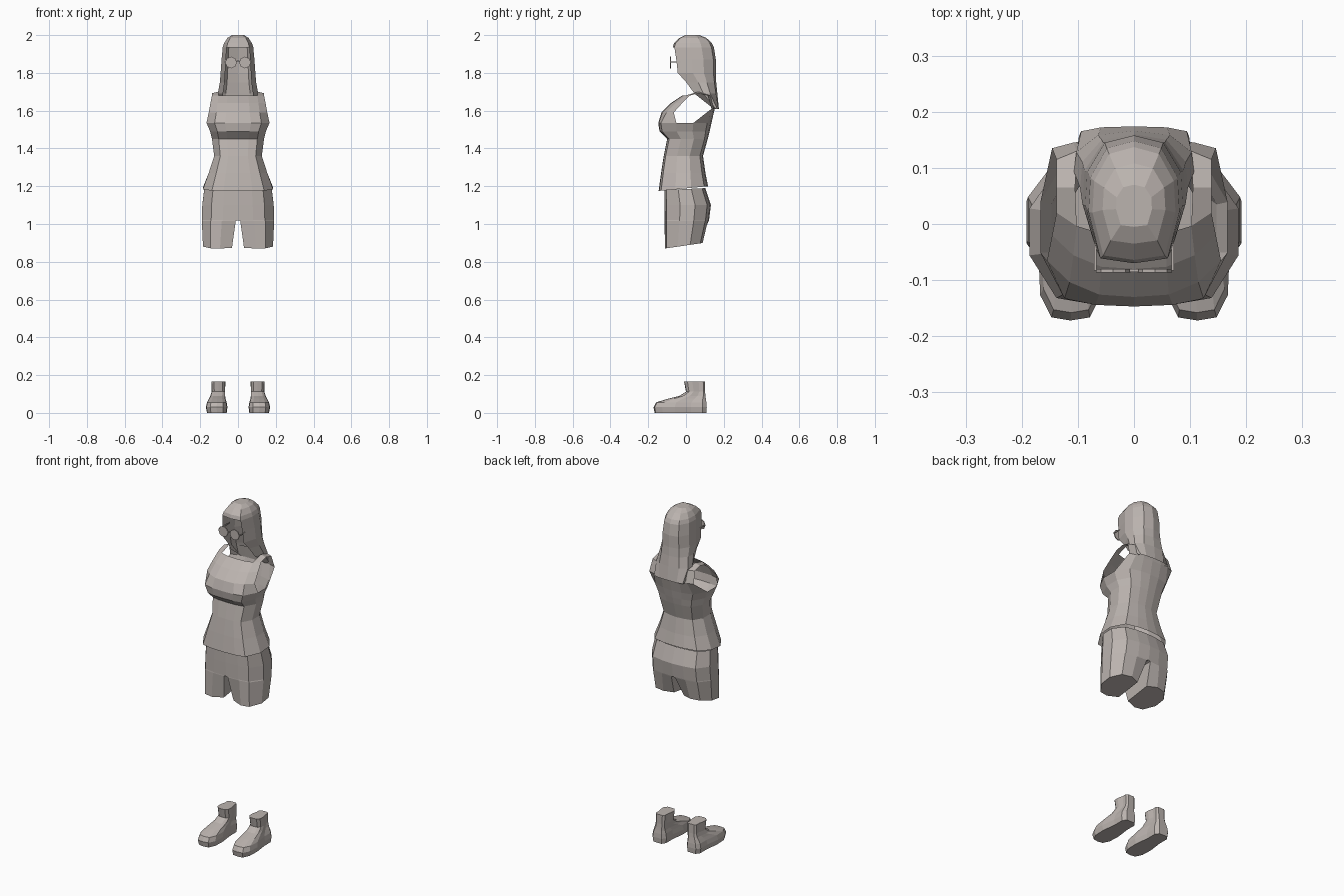
import bpy
import bmesh
from mathutils import Matrix, Vector

default_cube = bpy.data.objects.get("Cube")
if default_cube:
    bpy.data.objects.remove(default_cube, do_unlink=True)

# One warm grey for every part
grey = bpy.data.materials.new("warm_grey")
grey.use_nodes = True
colour = (0.5, 0.455, 0.43, 1)
grey.diffuse_color = colour
grey.node_tree.nodes["Principled BSDF"].inputs["Base Color"].default_value = colour

# Half outlines as (width fraction, depth fraction), front centre to back centre
BODY = [(0, 0), (.4, .01), (.72, .05), (.97, .34), (.97, .66), (.72, .92), (.35, .98), (0, 1)]
HEAD = [(0, 0), (.74, .04), (1, .42), (.96, .7), (.6, .94), (0, 1)]
FOOT = [(0, 0), (.6, .02), (.95, .16), (1, .4), (.8, .7), (.8, .92), (.5, 1), (0, 1)]


def section(outline, z, width, front, back, inner=0.0, tilt=0.0):
    """Half cross-section; inner is the gap from the middle, tilt raises the back."""
    points = []
    for across, depth in outline:
        if across == 0 and inner > 0.02:
            depth = 0.5 + (depth - 0.5) * 0.75
        points.append(Vector((inner + (width - inner) * across,
                              front + (back - front) * depth,
                              z + tilt * depth)))
    return points


def skin(bm, rows, closed=False):
    """Join neighbouring rows of points with quads and return the vertex rows."""
    grid = [[bm.verts.new(p) for p in row] for row in rows]
    for lower, upper in zip(grid, grid[1:]):
        count = len(lower)
        for i in range(count if closed else count - 1):
            j = (i + 1) % count
            bm.faces.new((lower[i], lower[j], upper[j], upper[i]))
    return grid


def finish(bm, name):
    """Weld, mirror and colour a part modelled on the +x side."""
    bmesh.ops.remove_doubles(bm, verts=bm.verts, dist=0.0005)
    bmesh.ops.recalc_face_normals(bm, faces=bm.faces)
    mesh = bpy.data.meshes.new(name)
    bm.to_mesh(mesh)
    bm.free()
    mesh.materials.append(grey)
    part = bpy.data.objects.new(name, mesh)
    bpy.context.collection.objects.link(part)
    mirror = part.modifiers.new("mirror", "MIRROR")
    mirror.merge_threshold = 0.0005
    return part


def box(bm, centre, size):
    matrix = Matrix.Translation(centre) @ Matrix.Diagonal((*size, 1))
    bmesh.ops.create_cube(bm, size=1, matrix=matrix)


# Sleeveless top: body from hem to bust
bm = bmesh.new()
body = [section(BODY, *row) for row in (
    (1.175, .192, -.145, .117, 0, .025),
    (1.27, .16, -.132, .103),
    (1.36, .13, -.118, .09),
    (1.45, .142, -.1, .115),
    (1.49, .152, -.14, .125),
    (1.535, .172, -.147, .135))]
skin(bm, body)


# Yoke and shoulder straps around the arm and neck openings
def yoke(width, centre_y, edge_y, z):
    return [Vector((width * f, centre_y + (edge_y - centre_y) * f ** 3, z))
            for f in (0, .4, .74, 1)]


front_yoke = [yoke(.155, -.13, -.065, 1.59),
              yoke(.146, -.08, -.02, 1.64),
              yoke(.138, -.02, .02, 1.68)]
back_yoke = [yoke(.146, .152, .135, 1.61),
             yoke(.138, .14, .115, 1.68)]
strap_top = [Vector((.105, .065, 1.7)), Vector((.138, .065, 1.692))]
skin(bm, [body[-1][:4]] + front_yoke)
skin(bm, [body[-1][:3:-1]] + back_yoke)
skin(bm, [front_yoke[-1][2:], strap_top, back_yoke[-1][2:]])
finish(bm, "sleeveless_top")

# Shorts: hips, then one leg with an inner wall and a flat cuff
bm = bmesh.new()
shorts = [section(BODY, *row) for row in (
    (1.18, .184, -.115, .102, 0, .01),
    (1.1, .195, -.115, .132),
    (1.02, .197, -.114, .122),
    (1.015, .197, -.114, .12, .012),
    (.87, .19, -.113, .092, .032, .03))]
grid = skin(bm, shorts)
for upper, lower in zip(grid[2:], grid[3:]):
    bm.faces.new((upper[0], upper[-1], lower[-1], lower[0]))
bm.faces.new(grid[-1])
finish(bm, "shorts")

# Hair: closed crown above a curtain that is open at the face
bm = bmesh.new()
crown = [section(HEAD, *row) for row in (
    (2, .032, -.005, .07),
    (1.985, .056, -.035, .108),
    (1.957, .074, -.064, .137),
    (1.935, .081, -.07, .148))]
curtain = [section(HEAD, *row)[1:] for row in (
    (1.87, .087, -.06, .158),
    (1.8, .092, -.052, .158),
    (1.75, .096, -.005, .16),
    (1.69, .107, .04, .166),
    (1.61, .098, .145, .174))]
grid = skin(bm, crown)
bm.faces.new(grid[0])
skin(bm, [crown[-1][1:]] + curtain)
finish(bm, "long_hair")

# Glasses: eight-sided lenses, bridge and temples
bm = bmesh.new()
lens = Matrix.Translation((.037, -.083, 1.855)) @ Matrix.Rotation(1.5708, 4, "X")
bmesh.ops.create_cone(bm, cap_ends=True, segments=8, radius1=.031, radius2=.031,
                      depth=.006, matrix=lens)
box(bm, (.004, -.083, 1.862), (.008, .005, .006))
box(bm, (.069, -.03, 1.858), (.004, .106, .007))
finish(bm, "glasses")

# Ankle boots: stacked outlines from sole to cuff
bm = bmesh.new()
rows = []
for middle, z, width, front, back in (
        (.112, 0, .052, -.166, .108),
        (.113, .03, .057, -.172, .11),
        (.112, .056, .052, -.158, .108),
        (.11, .075, .044, -.095, .105),
        (.107, .09, .039, -.035, .103),
        (.104, .112, .036, 0, .101),
        (.104, .165, .037, -.01, .1)):
    half = section(FOOT, z, width, front, back)
    other = [Vector((-p.x, p.y, p.z)) for p in half[-2:0:-1]]
    rows.append([p + Vector((middle, 0, 0)) for p in half + other])
grid = skin(bm, rows, closed=True)
bm.faces.new(grid[0])
bm.faces.new(grid[-1])
finish(bm, "ankle_boots")
